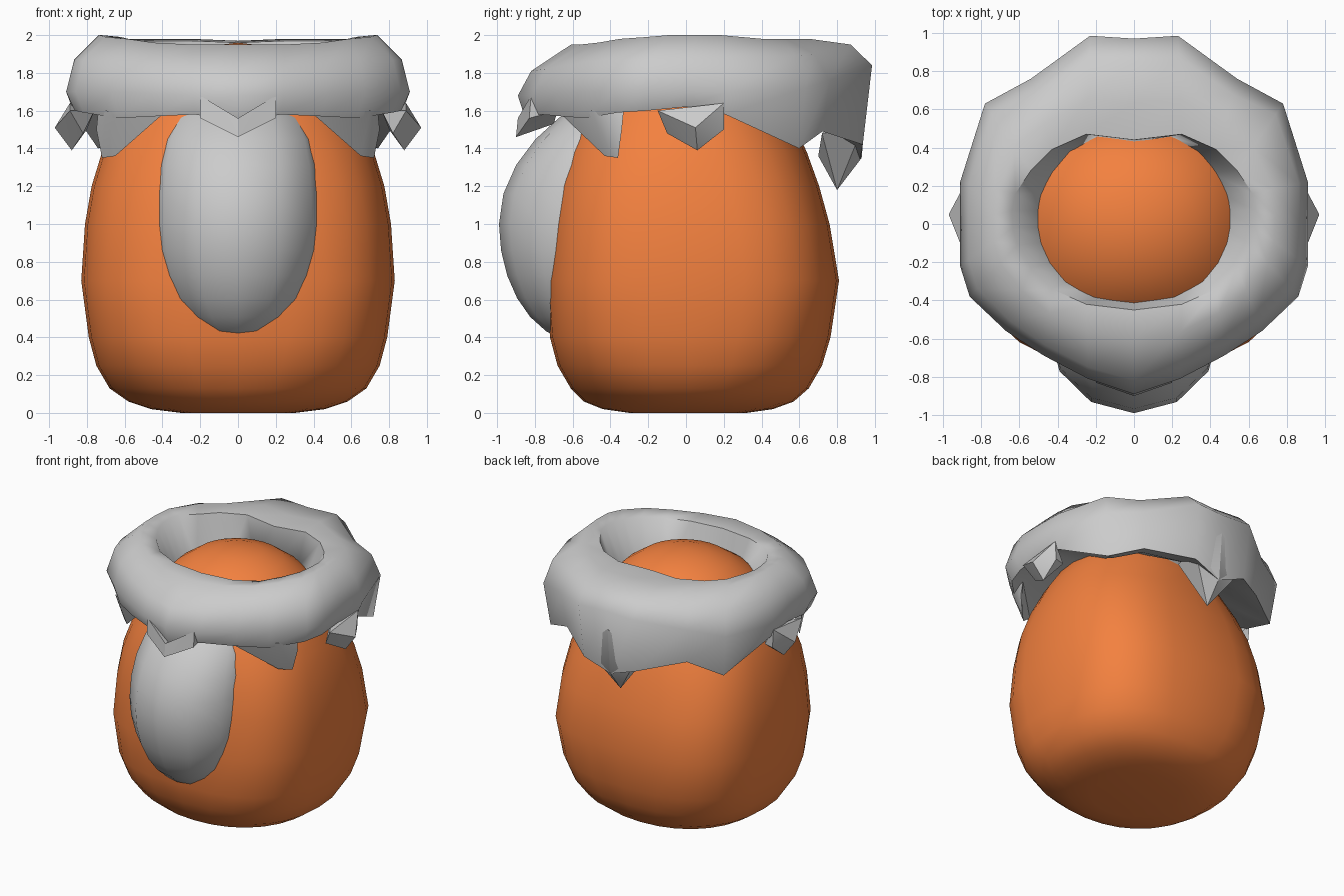
import bpy, bmesh, math
from mathutils import Vector


def finish(name, bm, angle, color=None):
    bmesh.ops.recalc_face_normals(bm, faces=bm.faces)
    me = bpy.data.meshes.new(name)
    bm.to_mesh(me)
    bm.free()
    ob = bpy.data.objects.new(name, me)
    bpy.context.collection.objects.link(ob)
    bpy.ops.object.select_all(action='DESELECT')
    ob.select_set(True)
    bpy.context.view_layer.objects.active = ob
    bpy.ops.object.shade_smooth_by_angle(angle=math.radians(angle))
    if color:
        mat = bpy.data.materials.new(name + "_paint")
        mat.diffuse_color = color
        me.materials.append(mat)
    return ob


def loft(bm, rings, close=False):
    """Bridge equal-length closed rings of points; close joins last ring to first."""
    rv = [[bm.verts.new(p) for p in r] for r in rings]
    n = len(rv[0])
    for k in range(len(rv) if close else len(rv) - 1):
        a, b = rv[k], rv[(k + 1) % len(rv)]
        for i in range(n):
            j = (i + 1) % n
            bm.faces.new((a[i], a[j], b[j], b[i]))
    return rv


def signed_pow(v, p):
    return math.copysign(abs(v) ** p, v)


# Body: rounded-square rings (z, half width, front y, back y, squareness)
body_rings = [
    (0.00, 0.30, -0.30, 0.32, 2.0), (0.02, 0.46, -0.44, 0.46, 2.1),
    (0.06, 0.58, -0.54, 0.57, 2.2), (0.13, 0.68, -0.61, 0.65, 2.4),
    (0.25, 0.75, -0.68, 0.72, 2.6), (0.40, 0.79, -0.72, 0.765, 2.8),
    (0.70, 0.83, -0.74, 0.81, 2.9), (1.00, 0.81, -0.72, 0.76, 2.8),
    (1.20, 0.775, -0.695, 0.705, 2.7), (1.38, 0.72, -0.65, 0.64, 2.5),
    (1.55, 0.64, -0.59, 0.56, 2.3), (1.68, 0.56, -0.52, 0.51, 2.2),
    (1.80, 0.45, -0.42, 0.43, 2.1), (1.89, 0.32, -0.29, 0.31, 2.0),
    (1.94, 0.17, -0.15, 0.17, 2.0)]
bm = bmesh.new()
rings = []
for z, rx, yf, yb, n in body_rings:
    cy, ry = (yf + yb) / 2, (yb - yf) / 2
    ring = []
    for i in range(28):
        t = math.tau * i / 28
        ring.append((rx * signed_pow(math.cos(t), 2 / n),
                     cy + ry * signed_pow(math.sin(t), 2 / n), z))
    rings.append(ring)
rv = loft(bm, rings)
bm.faces.new(rv[0])
apex = bm.verts.new((0, 0, 1.96))
for i in range(28):
    bm.faces.new((rv[-1][i], rv[-1][(i + 1) % 28], apex))
finish("body", bm, 60, (0.9, 0.22, 0.05, 1))

# Belly patch: egg pressed into the front, leaning back and wider at the top
bm = bmesh.new()
bmesh.ops.create_uvsphere(bm, u_segments=12, v_segments=14, radius=1)
for v in bm.verts:
    x, y, z = v.co
    up = z * z if z > 0 else 0
    v.co = (0.45 * x * (1 + 0.4 * up), -0.55 + 0.44 * y + 0.25 * up,
            1.0 + z * (0.72 if z > 0 else 0.63))
finish("belly_patch", bm, 40)

# Collar: half of the columns, front to back
# (outer x, outer y, hem z, widest z, shoulder z, top z, inner x, inner y)
cols = [
    (0.00, -0.89, 1.54, 1.68, 1.81, 1.95, 0.00, -0.45),
    (0.24, -0.81, 1.58, 1.68, 1.82, 1.95, 0.25, -0.42),
    (0.47, -0.69, 1.57, 1.69, 1.84, 1.96, 0.43, -0.34),
    (0.67, -0.56, 1.56, 1.70, 1.86, 1.98, 0.54, -0.23),
    (0.86, -0.38, 1.59, 1.70, 1.87, 1.99, 0.61, -0.11),
    (0.91, -0.22, 1.60, 1.70, 1.87, 2.00, 0.635, -0.02),
    (0.91, 0.00, 1.62, 1.70, 1.87, 2.00, 0.64, 0.07),
    (0.91, 0.22, 1.58, 1.70, 1.87, 2.00, 0.62, 0.16),
    (0.78, 0.63, 1.40, 1.72, 1.89, 1.98, 0.54, 0.28),
    (0.54, 0.76, 1.49, 1.76, 1.90, 1.98, 0.43, 0.39),
    (0.23, 0.985, 1.42, 1.84, 1.95, 1.98, 0.25, 0.47),
    (0.00, 0.97, 1.34, 1.84, 1.95, 1.97, 0.00, 0.44)]


def section(c, side):
    ox, oy, hem, zm, zs, zt, ix, iy = c
    O, I = Vector((ox, oy)), Vector((ix, iy))
    back = oy > 0.7
    pts = [(*(O * 0.78), max(hem + 0.06, 1.48)), (*(O * 0.95), hem), (*O, zm),
           (*I.lerp(O, 0.84 if not back else 0.78), zs),
           (*I.lerp(O, 0.36), zt), (*I, zt - 0.01),
           (ix * 0.74, iy * (0.84 if iy < 0 else 0.97), 1.68)]
    return [(side * x, y, z) for x, y, z in pts]


bm = bmesh.new()
loft(bm, [section(c, 1) for c in cols] +
     [section(c, -1) for c in reversed(cols[1:-1])], close=True)
finish("collar", bm, 60)


# Hanging tufts: faceted lumps, mirrored left and right
def tuft(name, pts):
    for side, label in ((1, "right"), (-1, "left")):
        bm = bmesh.new()
        vs = [bm.verts.new((side * x, y, z)) for x, y, z in pts]
        out = bmesh.ops.convex_hull(bm, input=vs)
        spare = {g for g in out["geom_interior"] + out["geom_unused"]
                 if isinstance(g, bmesh.types.BMVert)}
        bmesh.ops.delete(bm, geom=list(spare), context='VERTS')
        finish(f"{name}_{label}", bm, 40)


tuft("front_tuft", [(0, -0.89, 1.56), (0, -0.90, 1.46), (0.2, -0.82, 1.68),
                    (0.2, -0.83, 1.56), (0, -0.70, 1.53), (0.2, -0.68, 1.60)])
tuft("corner_tuft", [(0.40, -0.66, 1.58), (0.72, -0.36, 1.35), (0.65, -0.43, 1.36),
                     (0.70, -0.50, 1.60), (0.75, -0.34, 1.50), (0.74, -0.33, 1.60)])
tuft("side_tuft", [(0.89, -0.15, 1.60), (0.89, 0.20, 1.64), (0.88, 0.20, 1.50),
                   (0.97, 0.05, 1.51), (0.88, 0.06, 1.39), (0.82, -0.10, 1.48),
                   (0.80, 0.18, 1.50), (0.76, 0.05, 1.60)])
tuft("back_tuft", [(0, 0.96, 1.70), (0, 0.93, 1.35), (0, 0.80, 1.18),
                   (0.22, 0.93, 1.50), (0, 0.70, 1.36), (0.20, 0.72, 1.48)])
